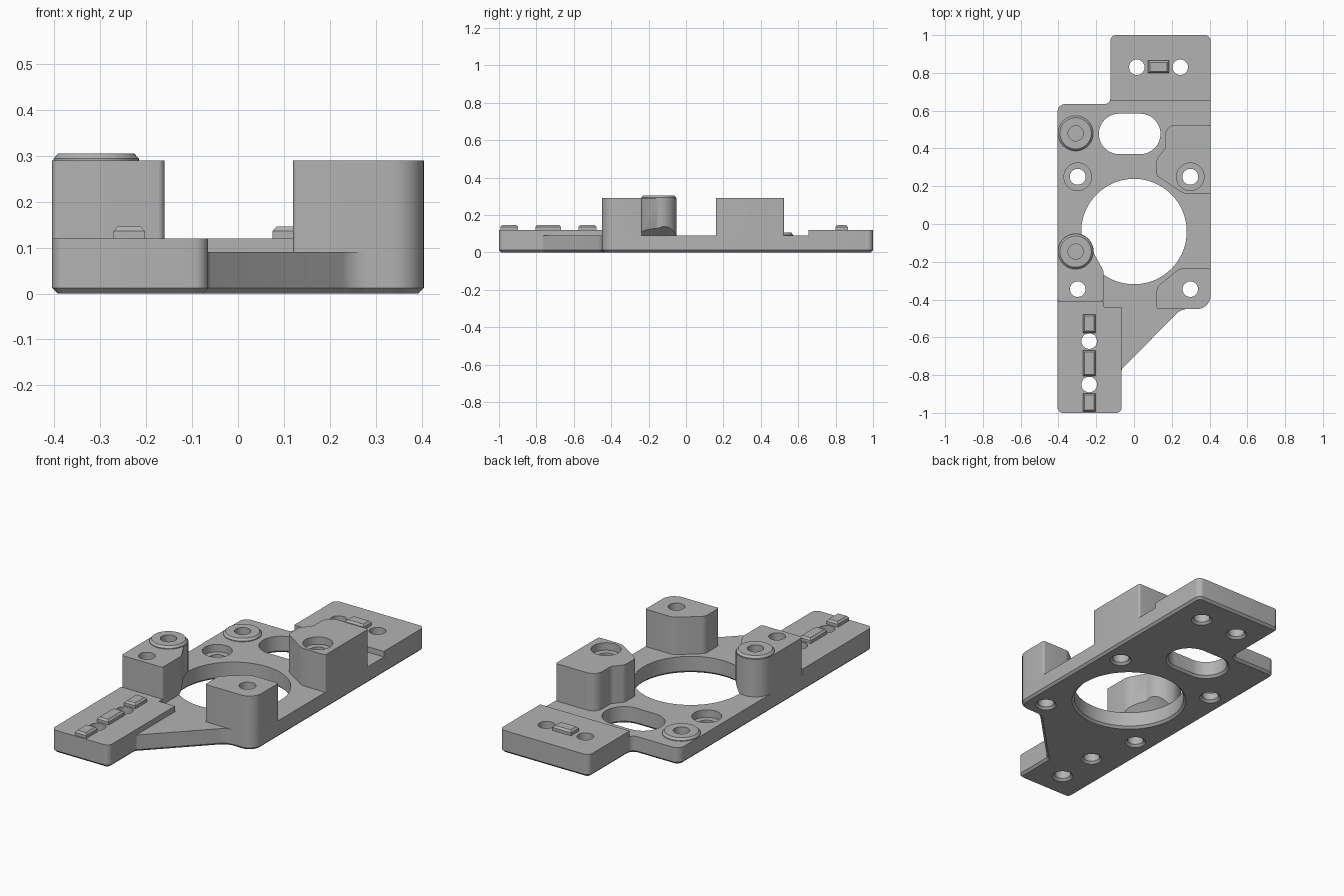
import bpy, bmesh, math
from mathutils import Vector

cube = bpy.data.objects.get("Cube")
if cube:
    bpy.data.objects.remove(cube, do_unlink=True)

grey = bpy.data.materials.new("plain grey")
grey.use_nodes = True
COLOUR = (0.45, 0.45, 0.45, 1)
grey.diffuse_color = COLOUR
grey.node_tree.nodes["Principled BSDF"].inputs["Base Color"].default_value = COLOUR


def rounded(corners, steps=8):
    """Counter-clockwise outline from (x, y, radius) corners."""
    out, n = [], len(corners)
    for i, (x, y, r) in enumerate(corners):
        p = Vector((x, y))
        if r == 0:
            out.append(p)
            continue
        a = (Vector(corners[i - 1][:2]) - p).normalized()
        b = (Vector(corners[(i + 1) % n][:2]) - p).normalized()
        half = a.angle(b) / 2
        centre = p + (a + b).normalized() * r / math.sin(half)
        start = p + a * r / math.tan(half) - centre
        end = p + b * r / math.tan(half) - centre
        turn = math.atan2(start.x * end.y - start.y * end.x, start.dot(end))
        for k in range(steps + 1):
            t = turn * k / steps
            out.append(centre + Vector((start.x * math.cos(t) - start.y * math.sin(t),
                                        start.x * math.sin(t) + start.y * math.cos(t))))
    return out


def capsule(x, y, r, half=0, n=64):
    """Circle, or a slot stretched along x."""
    angles = [2 * math.pi * (k + 0.5) / n for k in range(n)]
    return [Vector((x + math.copysign(half, math.cos(a)) + r * math.cos(a),
                    y + r * math.sin(a))) for a in angles]


def inset(pts, d):
    """Shrink an outline by d."""
    out = []
    for i, p in enumerate(pts):
        e = (p - pts[i - 1]).normalized()
        f = (pts[(i + 1) % len(pts)] - p).normalized()
        m = Vector((-e.y - f.y, e.x + f.x)).normalized()
        out.append(p + m * d / max(m.dot(Vector((-f.y, f.x))), 0.3))
    return out


def loft(bm, rings):
    """Closed solid through (outline, z) rings of equal length."""
    loops = [[bm.verts.new((p.x, p.y, z)) for p in pts] for pts, z in rings]
    bm.faces.new(loops[0][::-1])
    bm.faces.new(loops[-1])
    n = len(loops[0])
    for low, high in zip(loops, loops[1:]):
        for i in range(n):
            j = (i + 1) % n
            bm.faces.new((low[i], low[j], high[j], high[i]))


def make(name, bm):
    bmesh.ops.recalc_face_normals(bm, faces=bm.faces)
    mesh = bpy.data.meshes.new(name)
    bm.to_mesh(mesh)
    bm.free()
    mesh.materials.append(grey)
    obj = bpy.data.objects.new(name, mesh)
    bpy.context.collection.objects.link(obj)
    return obj


def solid(name, rings):
    bm = bmesh.new()
    loft(bm, rings)
    return make(name, bm)


def prism(name, corners, z0, z1):
    pts = rounded(corners)
    return solid(name, [(pts, z0), (pts, z1)])


W, TOP, PAD, TOWER = 0.405, 0.09, 0.12, 0.29
SIDE_X, BOSS_X, SCREW_X, KEY_X = -0.065, -0.309, 0.298, -0.237
BOSS_Y, BACK_BOSS_Y = -0.146, 0.48
CH = 0.012
parts = []

# Base plate with a chamfered underside
base = rounded([(-W, -1, .03), (SIDE_X, -1, .03), (SIDE_X, -.768, .02),
                (.25, -.45, .08), (W, -.45, .07), (W, 1, .03),
                (-.125, 1, .03), (-.125, .635, .03), (-W, .635, .04)])
parts.append(solid("base_plate", [(inset(base, CH), 0), (base, CH), (base, TOP)]))

# Raised end pads
parts.append(prism("front_pad", [(-W, -1, .03), (SIDE_X, -1, .03), (SIDE_X, -.44, 0),
                                 (-.16, -.44, 0), (-.16, -.41, 0), (-W, -.41, 0)], TOP, PAD))
parts.append(prism("back_pad", [(-.125, .655, 0), (W, .655, 0), (W, 1, .03),
                                (-.125, 1, .03)], TOP, PAD))

# Three mounting towers
parts.append(prism("right_front_tower", [
    (-W, -.41, .015), (-.16, -.41, .015), (-.16, -.25, .08), (-.213, -.155, 0),
    (-.213, -.05, .0955), (-W, -.05, .0955)], TOP, TOWER))
parts.append(prism("left_front_tower", [
    (.12, -.45, .01), (W, -.45, .07), (W, -.235, .01), (.24, -.235, .06),
    (.12, -.335, .04)], TOP, TOWER))
parts.append(prism("left_back_tower", [
    (.12, .255, .02), (.265, .16, .08), (W, .16, .01), (W, .525, .01),
    (.165, .525, .055), (.165, .4, .03), (.12, .345, .03)], TOP, TOWER))

# Locating bosses with chamfered rims
for name, y, z in (("front_boss", BOSS_Y, TOWER), ("back_boss", BACK_BOSS_Y, TOP)):
    ring = capsule(BOSS_X, y, .093)
    parts.append(solid(name, [(ring, z), (ring, z + .004), (inset(ring, .01), z + .015)]))

# All openings gathered into one cutter
cut = bmesh.new()


def opening(x, y, r, half=0):
    pts = capsule(x, y, r, half)
    loft(cut, [(inset(pts, -2 * CH), -CH), (pts, CH), (pts, .5)])


def counterbore(x, y, floor):
    hole, wide = capsule(x, y, .042), capsule(x, y, .073)
    loft(cut, [(inset(hole, -2 * CH), -CH), (hole, CH), (hole, floor),
               (wide, floor), (wide, .5)])


for x, y in ((-SCREW_X, -.345), (SCREW_X, -.345), (.015, .83), (.245, .83),
             (KEY_X, -.62), (KEY_X, -.85)):
    opening(x, y, .041)
opening(-.023, .477, .107, .056)
counterbore(-SCREW_X, .25, TOP - .04)
counterbore(SCREW_X, .25, TOWER - .04)

# Blind boss holes
for y, floor in ((BOSS_Y, .2), (BACK_BOSS_Y, .03)):
    pts = capsule(BOSS_X, y, .04)
    loft(cut, [(pts, floor), (pts, .5)])

# Central bore, tapering inward above the plate to slope the tower overhang
bore = capsule(0, -.04, .279, n=128)
loft(cut, [(inset(bore, -2 * CH), -CH), (bore, CH), (bore, TOP),
           (inset(bore, .09), TOP + .09)])
cutter = make("cutter", cut)
cutter.hide_render = True

for obj in parts:
    mod = obj.modifiers.new("openings", 'BOOLEAN')
    mod.operation = 'DIFFERENCE'
    mod.solver = 'EXACT'
    mod.object = cutter
    bpy.context.view_layer.objects.active = obj
    bpy.ops.object.modifier_apply(modifier=mod.name)
bpy.data.objects.remove(cutter, do_unlink=True)

# Alignment keys on the pads
for name, x, y, w, d in (("back_key", .13, .832, .11, .066),
                         ("front_key_inner", KEY_X, -.527, .068, .098),
                         ("front_key_middle", KEY_X, -.737, .068, .136),
                         ("front_key_outer", KEY_X, -.945, .068, .095)):
    box = [Vector((x + sx * w / 2, y + sy * d / 2))
           for sx, sy in ((-1, -1), (1, -1), (1, 1), (-1, 1))]
    parts.append(solid(name, [(box, PAD), (box, PAD + .016), (inset(box, .009), PAD + .026)]))

# Smooth curved walls, keep sharp edges
bpy.ops.object.select_all(action='DESELECT')
for obj in parts:
    obj.select_set(True)
bpy.context.view_layer.objects.active = parts[0]
bpy.ops.object.shade_smooth_by_angle(angle=math.radians(30))
